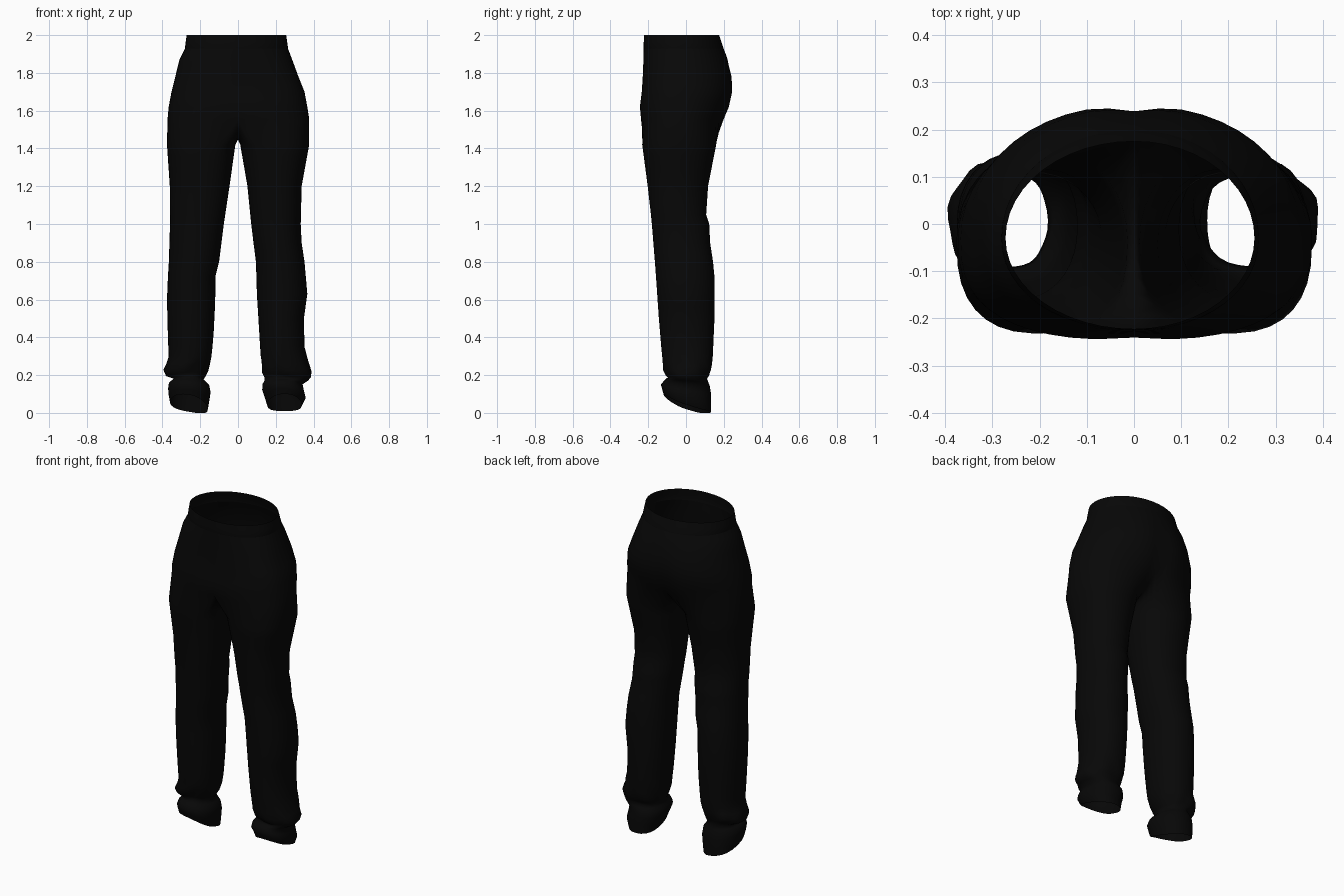
import bpy, bmesh, math

if "Cube" in bpy.data.objects:
    bpy.data.objects.remove(bpy.data.objects["Cube"])

OUT, INN = 24, 10          # segments round the outer and inner part of a leg

black = bpy.data.materials.new("black cloth")
black.diffuse_color = (0.0022, 0.0022, 0.0022, 1)
black.use_nodes = True
black.node_tree.nodes["Principled BSDF"].inputs["Base Color"].default_value = black.diffuse_color


def lerp_table(table, z):
    """Piecewise linear lookup in rows sorted by falling z."""
    if z >= table[0][0]:
        return table[0][1:]
    for a, b in zip(table, table[1:]):
        if z >= b[0]:
            t = (a[0] - z) / (a[0] - b[0])
            return [p + (q - p) * t for p, q in zip(a[1:], b[1:])]
    return table[-1][1:]


def spow(v, n):
    return math.copysign(abs(v) ** (2 / n), v)


# hips: z, half width left, half width right, front y, back y, front and back squareness
HIPS = [(2.0, .272, .255, -.222, .175, 2.0, 2.0), (1.93, .28, .264, -.224, .198, 2.1, 2.05),
        (1.87, .31, .287, -.226, .222, 2.3, 2.1), (1.78, .332, .32, -.231, .247, 2.5, 2.15),
        (1.70, .352, .352, -.236, .252, 2.7, 2.15), (1.62, .367, .367, -.246, .236, 2.7, 2.1),
        (1.555, .373, .377, -.24, .208, 2.7, 2.05)]
# legs: z, outer x, inner x
LEFT = [(1.42, .376, .014), (1.2, .361, .045), (1.0, .36, .075), (.8, .366, .10), (.72, .371, .12),
        (.6, .376, .12), (.4, .371, .13), (.3, .367, .14), (.265, .38, .145), (.235, .397, .155),
        (.205, .387, .17), (.18, .342, .182), (.14, .366, .152), (.10, .37, .145), (.05, .367, .152),
        (0, .36, .16)]
RIGHT = [(1.42, .377, .012), (1.2, .337, .05), (1.0, .332, .07), (.9, .337, .082), (.8, .352, .095),
         (.63, .367, .10), (.5, .349, .108), (.35, .352, .117), (.26, .375, .122), (.2, .397, .128),
         (.17, .385, .145), (.14, .342, .13), (.10, .348, .128), (.05, .358, .142), (0, .338, .155)]
# legs: z, front y, back y
DEPTH = [(1.42, -.232, .16), (1.2, -.203, .117), (1.05, -.186, .107), (1.0, -.181, .123), (.9, -.173, .128),
         (.75, -.161, .151), (.5, -.144, .151), (.3, -.127, .142), (.22, -.12, .137), (.185, -.09, .108),
         (.14, -.118, .126), (.10, -.133, .132), (0, -.118, .133)]
# legs: z, front and back squareness
SQUARE = [(1.42, 2.55, 2.1), (1.2, 2.3, 2.1), (.9, 2.15, 2.15), (.3, 2.15, 2.15), (0, 2.3, 2.2)]
LEG_Z = [1.42, 1.36, 1.28, 1.2, 1.12, 1.05, 1.0, .95, .9, .85, .8, .72, .63, .56, .5, .43, .35, .3, .265,
         .235, .205, .18, .16, .14, .10, .05, 0]


def hip_half(z, side):
    """Half outline from front centre round the hip to back centre."""
    xl, xr, yf, yb, nf, nb = lerp_table(HIPS, z)
    w, yc = (xl if side < 0 else xr), -.03
    pts = []
    for i in range(OUT + 1):
        a = -math.pi / 2 + math.pi * i / OUT
        n = nf if a < 0 else nb
        x = w * spow(max(math.cos(a), 0), n) if 0 < i < OUT else 0
        s = spow(math.sin(a), n)
        y = yc + s * ((yc - yf) if a < 0 else (yb - yc))
        # seat cleft and front seam
        dip = math.exp(-(x / .055) ** 2) * max(0, min(1, (1.9 - z) / .3))
        y += -.02 * dip if a > 0 else .006 * dip
        pts.append((side * x, y, z))
    return pts


def leg_ring(z, side):
    """Closed leg outline; the first OUT+1 points continue the hip outline."""
    xo, xi = lerp_table(LEFT if side < 0 else RIGHT, z)
    yf, yb = lerp_table(DEPTH, z)
    nf, nb = lerp_table(SQUARE, z)
    cx, cy, rx, ry = (xo + xi) / 2, (yf + yb) / 2, (xo - xi) / 2, (yb - yf) / 2
    pts = []
    for i in range(OUT + INN):
        if i <= OUT:
            a = math.radians(-130 + 260 * i / OUT)
        else:
            a = math.radians(130 + 100 * (i - OUT) / INN)
        c, s = math.cos(a), math.sin(a)
        # bunched cloth folds above the cuff
        bunch = math.exp(-((z - .225) / .05) ** 2)
        k = 1 - .03 * bunch * (1 + math.sin(7 * a + 40 * z))
        n = nf if s < 0 else nb
        x = cx + k * rx * spow(c, n)
        y = cy + k * ry * spow(s, n)
        # hem higher at the front and the outer side
        low = max(0, 1 - z / .2)
        front, outer = (1 - s) / 2, (1 + c) / 2
        lift = .09 * front ** 1.5 + (.04 * outer - .014 if side < 0 else .01)
        dz = low * lift + .012 * bunch * math.sin(2 * a + side)
        pts.append((side * x, y, max(0, z + dz)))
    return pts


def finish(bm, name):
    bmesh.ops.remove_doubles(bm, verts=bm.verts, dist=.0005)
    bmesh.ops.recalc_face_normals(bm, faces=bm.faces)
    me = bpy.data.meshes.new(name)
    bm.to_mesh(me)
    bm.free()
    me.materials.append(black)
    ob = bpy.data.objects.new(name, me)
    bpy.context.collection.objects.link(ob)
    for p in me.polygons:
        p.use_smooth = True
    return ob


def bridge(bm, a, b, closed=False):
    n = len(a)
    for i in range(n if closed else n - 1):
        j = (i + 1) % n
        bm.faces.new((a[i], a[j], b[j], b[i]))


def add_ring(bm, pts):
    return [bm.verts.new(p) for p in pts]


# trousers: hips, crotch and both legs in one shell
bm = bmesh.new()
for side in (-1, 1):
    prev = None
    for z in (1.93, 1.90, 1.87, 1.825, 1.78, 1.74, 1.70, 1.66, 1.62, 1.555):
        ring = add_ring(bm, hip_half(z, side))
        if prev:
            bridge(bm, prev, ring)
        prev = ring
    # crotch seam from back centre under to front centre
    back, front = prev[-1].co, prev[0].co
    seam = []
    for i in range(1, INN):
        t = i / INN
        y = back.y + (front.y - back.y) * t
        seam.append((0, y, 1.555 - .108 * math.sin(math.pi * t) ** .7))
    prev = prev + add_ring(bm, seam)
    for z in LEG_Z:
        ring = add_ring(bm, leg_ring(z, side))
        bridge(bm, prev, ring, True)
        prev = ring
finish(bm, "trousers")

# waistband: slightly raised strip with a turned lower edge
bm = bmesh.new()
for side in (-1, 1):
    prev = None
    for z, grow in ((2.0, 1.0), (1.965, 1.003), (1.934, 1.004), (1.93, 1.0)):
        ring = add_ring(bm, [(x * grow, y * grow, h) for x, y, h in hip_half(z, side)])
        if prev:
            bridge(bm, prev, ring)
        prev = ring
finish(bm, "waistband")
